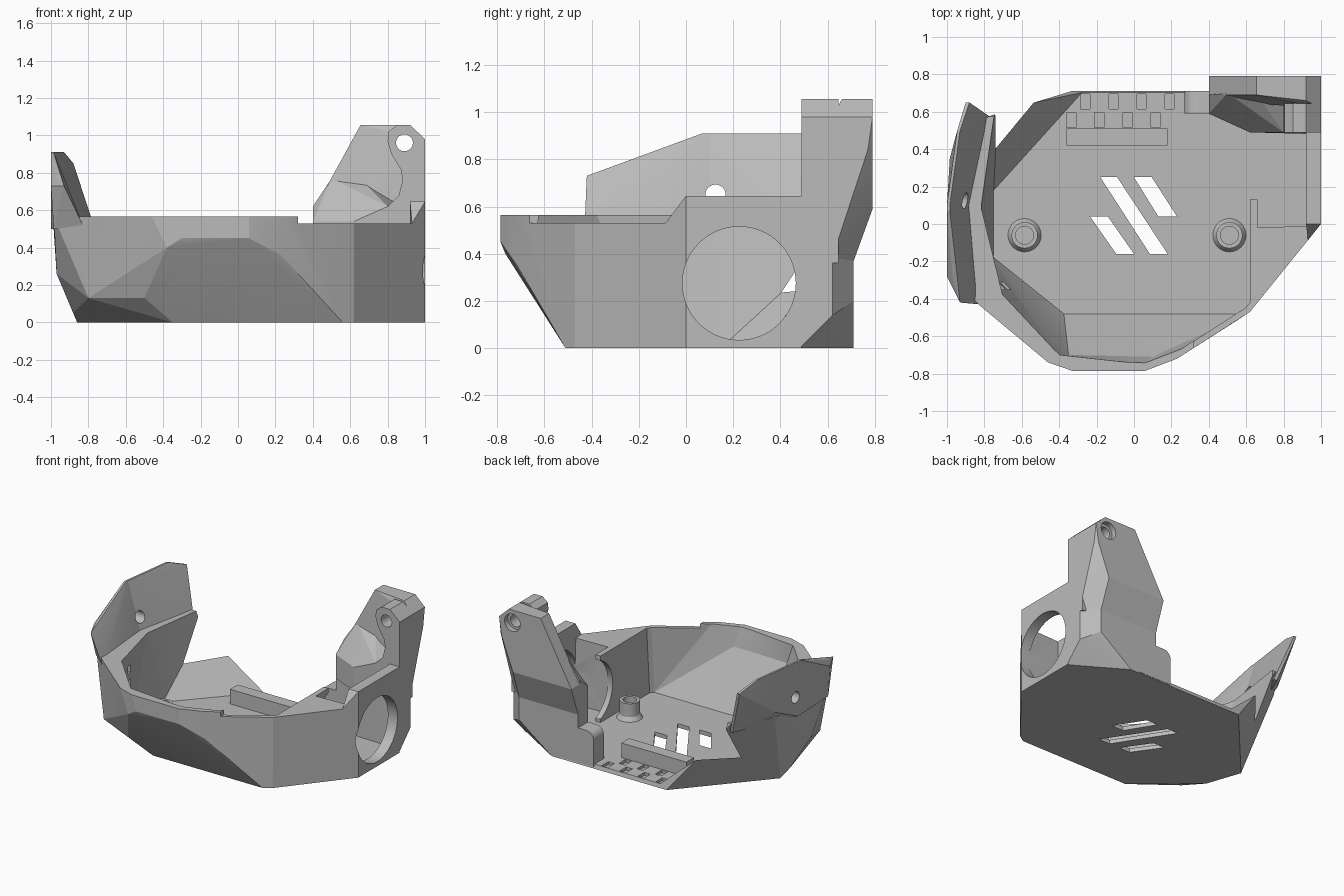
import bpy
import bmesh
import math
from mathutils import Matrix, Vector

default_cube = bpy.data.objects.get("Cube")
if default_cube:
    bpy.data.objects.remove(default_cube, do_unlink=True)

grey = bpy.data.materials.new("plain grey")
grey.use_nodes = True
grey.diffuse_color = (.5, .5, .5, 1)
grey.node_tree.nodes["Principled BSDF"].inputs["Base Color"].default_value = (.5, .5, .5, 1)


def finish(name, bm):
    bmesh.ops.recalc_face_normals(bm, faces=bm.faces)
    mesh = bpy.data.meshes.new(name)
    bm.to_mesh(mesh)
    bm.free()
    mesh.materials.append(grey)
    obj = bpy.data.objects.new(name, mesh)
    bpy.context.collection.objects.link(obj)
    return obj


def level(z, *points):
    """Points given in plan, all at one height."""
    return [(x, y, z) for x, y in points]


def hull(name, points):
    """Faceted solid wrapped around a few corner points."""
    bm = bmesh.new()
    verts = [bm.verts.new(p) for p in points]
    result = bmesh.ops.convex_hull(bm, input=verts)
    loose = {g for g in result["geom_interior"] + result["geom_unused"]
             if isinstance(g, bmesh.types.BMVert)}
    bmesh.ops.delete(bm, geom=list(loose), context="VERTS")
    bmesh.ops.dissolve_limit(bm, angle_limit=.01, verts=bm.verts, edges=bm.edges)
    return finish(name, bm)


def prism(name, outline, axis, start, end):
    """Extrude a flat outline along the x, y or z axis."""
    place = {"x": lambda a, b: (start, a, b),
             "y": lambda a, b: (a, start, b),
             "z": lambda a, b: (a, b, start)}[axis]
    shift = Vector(["xyz".index(axis) == i for i in range(3)]) * (end - start)
    bm = bmesh.new()
    face = bm.faces.new([bm.verts.new(place(a, b)) for a, b in outline])
    extruded = bmesh.ops.extrude_face_region(bm, geom=[face])["geom"]
    moved = [g for g in extruded if isinstance(g, bmesh.types.BMVert)]
    bmesh.ops.translate(bm, verts=moved, vec=shift)
    return finish(name, bm)


def box(name, low, high):
    (x0, y0, z0), (x1, y1, z1) = low, high
    return prism(name, [(x0, y0), (x1, y0), (x1, y1), (x0, y1)], "z", z0, z1)


def rod(name, centre, radius, length, axis="z", top=None, sides=48):
    bm = bmesh.new()
    turn = {"x": Matrix.Rotation(math.pi / 2, 4, "Y"),
            "y": Matrix.Rotation(-math.pi / 2, 4, "X"),
            "z": Matrix.Identity(4)}[axis]
    bmesh.ops.create_cone(bm, cap_ends=True, segments=sides, radius1=radius,
                          radius2=top or radius, depth=length,
                          matrix=Matrix.Translation(centre) @ turn)
    return finish(name, bm)


def cut(target, *cutters, keep=False):
    """Subtract each cutter, then discard it."""
    for cutter in cutters:
        cutter.hide_render = True
        mod = target.modifiers.new("cut", "BOOLEAN")
        mod.operation, mod.solver, mod.object = "DIFFERENCE", "EXACT", cutter
        bpy.context.view_layer.objects.active = target
        bpy.ops.object.modifier_apply(modifier=mod.name)
        if not keep:
            bpy.data.objects.remove(cutter, do_unlink=True)


# Open bowl: faceted outside, hollowed and left open at the back
bowl = hull("bowl", level(0, (-.335, .71), (-.86, .11), (-.77, -.15), (-.35, -.51),
                          (.56, -.51), (.62, -.47), (1, 0), (1, .48), (.55, .71))
            + level(.13, (-.5, -.59), (-.8, -.45))
            + [(-.88, .02, .05), (-.97, -.1, .26), (-.38, -.765, .4), (.23, -.72, .36)]
            + level(.45, (-.3, -.785), (.06, -.785))
            + level(.565, (-.82, -.44), (-.46, -.74), (-.33, -.785), (.06, -.785),
                    (.23, -.72), (.62, -.47), (1, 0), (1, .48),
                    (-.985, -.28), (-.99, .1), (-.97, .33), (-.78, .575)))
hollow = hull("hollow", level(.03, (-.75, .18), (-.75, -.18), (-.375, -.48), (.6, -.48),
                              (.93, -.05), (.93, .8), (-.19, .8))
              + level(.42, (-.35, -.7), (.1, -.71))
              + level(.6, (-.743, -.19), (-.7, -.39), (-.41, -.7), (-.1, -.71),
                      (.05, -.75), (.23, -.68), (.6, -.44), (.93, 0), (.93, .8),
                      (-.82, .1), (-.745, .57), (-.72, .8)))
notch = box("notch", (.32, -1, .53), (1.1, .6, .7))
cut(bowl, hollow, notch)

# Slanted floor slots
for outline in ([(-.18, .25), (-.09, .25), (.18, -.16), (.085, -.16)],
                [(0, .25), (.095, .25), (.23, .04), (.13, .04)],
                [(-.235, .04), (-.14, .04), (0, -.16), (-.095, -.16)]):
    cut(bowl, prism("slot", outline, "z", -.1, .1))

# Shallow floor pockets in two staggered rows, and a few in the side wall
for i in range(4):
    for x, y in ((-.26 + .15 * i, .655), (-.335 + .15 * i, .555)):
        cut(bowl, box("pocket", (x - .025, y - .04, .008), (x + .025, y + .04, .1)))
for y in (-.24, -.33):
    for z in (.33, .44):
        cut(bowl, box("pocket", (-.78, y - .02, z - .03), (-.6, y + .02, z + .03)))

# Raised wing on the right side
wing_rear = hull("right_wing_rear",
                 level(.5, (-.765, .57), (-.865, .1), (-1, .1), (-.79, .575))
                 + level(.91, (-.985, .1), (-.93, .5), (-1, .1), (-.945, .5))
                 + level(.85, (-.88, .65), (-.9, .65)) + [(-.985, .35, .62)])
wing_front = hull("right_wing_front",
                  level(.5, (-.865, .1), (-.82, -.43), (-.985, -.28), (-1, .1))
                  + level(.91, (-.985, .1), (-.985, .07), (-1, .1), (-1, .07))
                  + level(.77, (-.97, -.2), (-.97, -.28), (-1, -.2))
                  + level(.73, (-.93, -.42), (-1, -.28)))
bolt = rod("bolt_hole", (-.9, .125, .65), .043, .5, "x")
cut(wing_rear, bolt, keep=True)
cut(wing_front, bolt)

# Left wall, its sloped shoulder, and the solid corner in front of it
left_wall = box("left_wall", (.92, 0, 0), (1, .49, .645))
shoulder = hull("left_shoulder", level(.5, (.93, -.087), (1, 0), (.92, 0))
                + level(.53, (.93, -.087)) + level(.645, (1, 0), (.92, 0)))
corner = prism("left_corner", [(.62, -.465), (.995, -.005), (.93, -.01), (.66, -.02),
                               (.66, .13), (.62, .13)], "z", .01, .53)
bore = rod("bore", (.85, .225, .275), .24, .6, "x", sides=64)
for part in (left_wall, corner, bowl):
    cut(part, bore, keep=True)
bpy.data.objects.remove(bore, do_unlink=True)

# Rear left post
hull("post_base", level(0, (.62, .49), (1, .48), (.55, .71), (.62, .71))
     + [(1, .62, .14), (.89, .71, .2), (1, .62, .385), (1, .49, .385)]
     + level(.37, (.62, .49), (.62, .71), (.89, .71)))
plate = hull("post_back",
             level(.37, (.4, .66), (.4, .71), (.89, .71)) + level(.385, (1, .62))
             + level(.59, (.4, .69), (.4, .79), (.885, .79))
             + level(.84, (1, .77), (.98, .79))
             + level(.98, (1, .62), (1, .79))
             + level(1.055, (.655, .69), (.655, .79), (.92, .66), (.92, .79)))
column = prism("post_column", [(1, .36), (1, .98), (.92, 1.055), (.85, 1.055), (.805, 1.02),
                               (.8, .97), (.82, .9), (.87, .82), (.88, .76), (.86, .68),
                               (.8, .62), (.8, .36)], "y", .49, .645)
hull("post_saddle", level(.36, (.62, .49), (.4, .59), (.4, .7), (.9, .49), (.9, .7))
     + level(.54, (.62, .49), (.62, .6), (.4, .59))
     + level(.62, (.8, .49), (.8, .64), (.4, .69))
     + level(.77, (.5, .7), (.65, .7)) + level(.65, (.86, .7)))
pin = rod("pin_hole", (.89, .64, .96), .045, .6, "y")
sink = rod("pin_sink", (.89, .79, .96), .065, .08, "y")
cut(column, pin, keep=True)
cut(plate, pin, sink)

# Low rear wall and rounded block beside the post
box("post_side", (.4, .59, .01), (.64, .71, .4))
arc = [(.33 - .06 * math.sin(a), .21 + .06 * math.cos(a))
       for a in (math.pi / 12 * i for i in range(7))]
prism("post_block", [(.27, .01), (.42, .01), (.42, .27)] + arc, "y", .59, .71)

# Bar on the floor
box("floor_bar", (-.36, .42, .02), (.18, .51, .14))

# Hollow standoffs with flared feet
for side, x in (("right", -.585), ("left", .51)):
    foot = rod(side + "_standoff_foot", (x, -.06, .04), .095, .04, top=.07)
    post = rod(side + "_standoff", (x, -.06, .09), .07, .14)
    cut(post, rod("bore", (x, -.06, .14), .048, .16))
    cut(foot, rod("bore", (x, -.06, .14), .048, .16))

# Crisp facets, smooth round surfaces
bpy.ops.object.select_all(action="DESELECT")
for obj in bpy.context.scene.objects:
    if obj.type == "MESH" and obj.data.materials.get(grey.name):
        obj.select_set(True)
        bpy.context.view_layer.objects.active = obj
bpy.ops.object.shade_smooth_by_angle(angle=math.radians(12))
